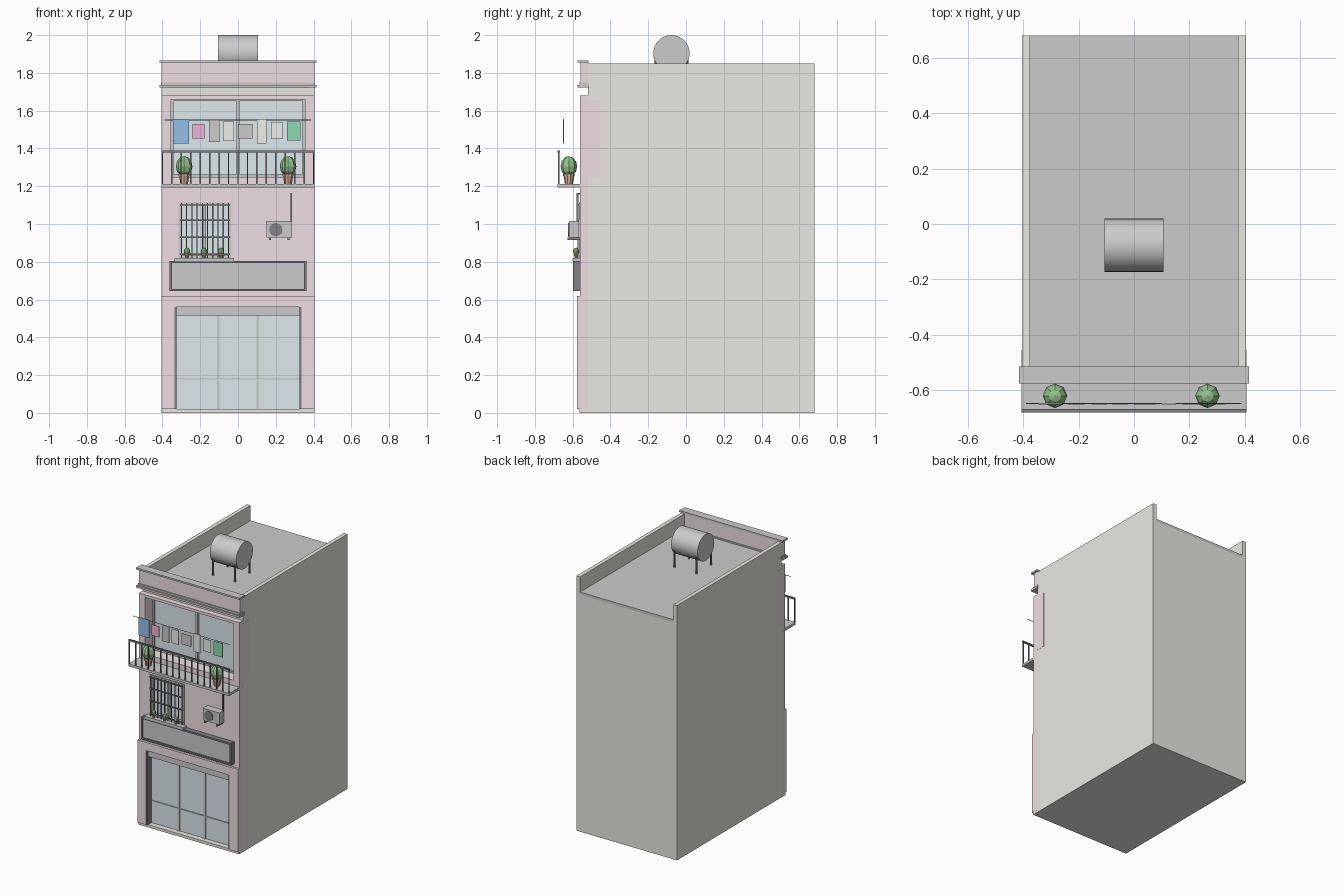
import bpy, bmesh, math
from mathutils import Matrix, Vector

if "Cube" in bpy.data.objects:
    bpy.data.objects.remove(bpy.data.objects["Cube"])


def material(name, r, g, b):
    m = bpy.data.materials.new(name)
    m.diffuse_color = (r, g, b, 1)
    m.use_nodes = True
    m.node_tree.nodes["Principled BSDF"].inputs["Base Color"].default_value = m.diffuse_color
    return m


PINK = material("pink_plaster", .86, .74, .77)
BEIGE = material("beige_plaster", .83, .81, .76)
GLASS = material("pale_glass", .73, .82, .85)
DARK = material("dark_metal", .22, .22, .24)
LEAF = material("leaf_green", .30, .55, .26)
CLAY = material("terracotta", .72, .42, .30)
BLUE = material("cloth_blue", .30, .53, .82)
ROSE = material("cloth_rose", .85, .45, .67)
GREEN = material("cloth_green", .28, .68, .47)
WHITE = material("cloth_white", .86, .86, .83)


def finish(name, bm, mat=None, smooth=False):
    bmesh.ops.recalc_face_normals(bm, faces=bm.faces)
    me = bpy.data.meshes.new(name)
    bm.to_mesh(me)
    bm.free()
    ob = bpy.data.objects.new(name, me)
    bpy.context.collection.objects.link(ob)
    if mat:
        me.materials.append(mat)
    if smooth:
        bpy.context.view_layer.objects.active = ob
        ob.select_set(True)
        bpy.ops.object.shade_smooth_by_angle(angle=math.radians(35))
        ob.select_set(False)
    return ob


def add_box(bm, x0, x1, y0, y1, z0, z1):
    m = Matrix.Translation(((x0 + x1) / 2, (y0 + y1) / 2, (z0 + z1) / 2))
    bmesh.ops.create_cube(bm, size=1, matrix=m @ Matrix.Diagonal((x1 - x0, y1 - y0, z1 - z0, 1)))


def boxes(name, dims, mat=None):
    bm = bmesh.new()
    for d in dims:
        add_box(bm, *d)
    return finish(name, bm, mat)


def prism(name, pts, axis, a, b, mat=None):
    """Extrude an (x,z) outline along y or a (y,z) outline along x."""
    bm = bmesh.new()
    pos = (lambda p: (p[0], a, p[1])) if axis == 'y' else (lambda p: (a, p[0], p[1]))
    f = bm.faces.new([bm.verts.new(pos(p)) for p in pts])
    ext = bmesh.ops.extrude_face_region(bm, geom=[f])
    off = (0, b - a, 0) if axis == 'y' else (b - a, 0, 0)
    bmesh.ops.translate(bm, vec=off, verts=[v for v in ext['geom'] if isinstance(v, bmesh.types.BMVert)])
    return finish(name, bm, mat)


def ring(name, outer, inner, y0, y1, mat=None):
    """Rectangular frame: outer and inner are (x0, x1, z0, z1)."""
    bm = bmesh.new()
    loops = []
    for (x0, x1, z0, z1), y in ((outer, y0), (inner, y0), (inner, y1), (outer, y1)):
        loops.append([bm.verts.new((x, y, z)) for x, z in ((x0, z0), (x1, z0), (x1, z1), (x0, z1))])
    for k in range(4):
        p, q = loops[k], loops[(k + 1) % 4]
        for i in range(4):
            j = (i + 1) % 4
            bm.faces.new((p[i], p[j], q[j], q[i]))
    return finish(name, bm, mat)


def cyl(name, p, q, r1, r2=None, seg=8, mat=None):
    p, q = Vector(p), Vector(q)
    d = q - p
    m = Matrix.Translation((p + q) / 2) @ d.to_track_quat('Z', 'Y').to_matrix().to_4x4()
    bm = bmesh.new()
    bmesh.ops.create_cone(bm, cap_ends=True, segments=seg, radius1=r1, radius2=r1 if r2 is None else r2,
                          depth=d.length, matrix=m)
    return finish(name, bm, mat, seg > 8)


def potted_plant(name, x, y, z, s):
    cyl(name + "_pot", (x, y, z), (x, y, z + .045 * s), .021 * s, .028 * s, 10, CLAY)
    cyl(name + "_pot_rim", (x, y, z + .043 * s), (x, y, z + .055 * s), .031 * s, seg=10, mat=CLAY)
    bm = bmesh.new()
    bmesh.ops.create_uvsphere(bm, u_segments=8, v_segments=6, radius=1, matrix=Matrix.Translation(
        (x, y, z + .094 * s)) @ Matrix.Diagonal((.044 * s, .044 * s, .054 * s, 1)))
    finish(name + "_foliage", bm, LEAF)


# Main body with balcony recess, extruded from its side profile
prism("building_body", [(-.52, 0), (.68, 0), (.68, 1.72), (-.52, 1.72), (-.52, 1.66),
                        (-.455, 1.66), (-.455, 1.25), (-.52, 1.25)], 'x', -.404, .404, BEIGE)
boxes("front_step", [(-.404, .404, -.565, -.52, 0, .02)], BEIGE)
boxes("roof_slab", [(-.375, .375, -.52, .68, 1.72, 1.74)])
boxes("side_parapets", [(-.404, -.375, -.52, .68, 1.72, 1.85), (.375, .404, -.52, .68, 1.72, 1.85)], BEIGE)

# Pink facade, floor by floor
prism("ground_floor_wall", [(-.405, .02), (-.335, .02), (-.335, .56), (.335, .56), (.335, .02),
                            (.405, .02), (.405, .62), (-.405, .62)], 'y', -.576, -.52, PINK)
ring("first_floor_wall", (-.405, .405, .62, 1.25), (-.31, -.04, .82, 1.11), -.56, -.52, PINK)
boxes("balcony_recess_walls", [(-.405, -.355, -.56, -.455, 1.25, 1.66), (.355, .405, -.56, -.455, 1.25, 1.66),
                               (-.405, .405, -.56, -.52, 1.66, 1.68)], PINK)
boxes("front_parapet", [(-.405, .405, -.558, -.52, 1.735, 1.856)], PINK)
boxes("cornices", [(-.415, .415, -.575, -.515, 1.722, 1.737), (-.408, .408, -.565, -.515, 1.737, 1.75),
                   (-.415, .415, -.575, -.515, 1.854, 1.866)])

# Shopfront
boxes("shop_glass", [(-.335, .335, -.526, -.519, .02, .56)], GLASS)
boxes("shop_mullions", [(x - .007, x + .007, -.533, -.52, .02, .515) for x in (-.105, .105)]
      + [(-.325, .325, -.531, -.52, .177, .185)])
boxes("shutter_box", [(-.335, .335, -.565, -.52, .515, .56)])
boxes("shutter_rails", [(s * .331 - .005, s * .331 + .005, -.574, -.52, .02, .56) for s in (-1, 1)], DARK)

# Blank signboard
boxes("sign_panel", [(-.355, .355, -.588, -.56, .652, .8)])
ring("sign_frame", (-.362, .362, .645, .805), (-.35, .35, .657, .793), -.597, -.56, DARK)

# Barred window with sill and small pots
boxes("window_glass", [(-.31, -.04, -.526, -.519, .82, 1.11)], GLASS)
ring("window_frame", (-.315, -.037, .815, 1.115), (-.298, -.054, .832, 1.098), -.566, -.53)
boxes("window_mullion", [(-.183, -.169, -.54, -.52, .83, 1.1)])
boxes("window_sill", [(-.335, -.02, -.6, -.555, .803, .82)])
bars = [(x - .003, x + .003, -.575, -.569, .82, 1.11) for x in [-.3 + .25 * i / 9 for i in range(10)]]
bars += [(-.307, -.043, -.577, -.567, z - .003, z + .003) for z in (.84, .93, 1.02, 1.1)]
boxes("window_bars", bars, DARK)
for i in range(3):
    potted_plant("sill_plant_%d" % (i + 1), -.27 + .09 * i, -.582, .82, .37)

# Air conditioner unit, fan, brackets and pipe
boxes("air_conditioner", [(.152, .285, -.62, -.567, .928, 1.015)])
cyl("air_conditioner_fan", (.2, -.624, .97), (.2, -.615, .97), .035, seg=20, mat=DARK)
boxes("air_conditioner_brackets", [(x - .005, x + .005, -.627, -.558, .915, .928) for x in (.17, .268)], DARK)
boxes("air_conditioner_pipe", [(.277, .287, -.58, -.57, 1.01, 1.165), (.277, .287, -.58, -.556, 1.155, 1.165)], DARK)

# Balcony glazing, slab and railing
boxes("balcony_glass", [(-.355, .355, -.463, -.454, 1.25, 1.66)], GLASS)
ring("balcony_frame", (-.355, .355, 1.25, 1.66), (-.342, .342, 1.262, 1.65), -.475, -.455)
boxes("balcony_mullion", [(-.009, .009, -.476, -.455, 1.26, 1.655)])
boxes("balcony_slab", [(-.405, .405, -.68, -.52, 1.193, 1.211)])
boxes("balcony_railing", [(-.405, .405, -.68, -.668, 1.378, 1.388)]
      + [(x - .0035, x + .0035, -.678, -.671, 1.21, 1.38) for x in [-.4 + .05 * i for i in range(17)]], DARK)
potted_plant("balcony_plant_left", -.285, -.62, 1.211, 1)
potted_plant("balcony_plant_right", .265, -.62, 1.211, 1)

# Clothesline with hanging laundry
cyl("clothesline", (-.39, -.647, 1.55), (.387, -.647, 1.55), .002, seg=6, mat=DARK)
laundry = [(-.345, -.26, 1.425, 1.555, BLUE), (-.24, -.178, 1.452, 1.53, ROSE), (-.153, -.098, 1.433, 1.55, None),
           (-.08, -.022, 1.44, 1.542, WHITE), (0, .077, 1.452, 1.53, None), (.1, .152, 1.425, 1.557, WHITE),
           (.175, .237, 1.45, 1.54, WHITE), (.26, .33, 1.442, 1.543, GREEN)]
for i, (x0, x1, z0, z1, mat) in enumerate(laundry):
    boxes("laundry_%d" % (i + 1), [(x0, x1, -.651, -.646, z0, z1)], mat)

# Roof water tank on four legs
cyl("water_tank", (-.106, -.077, 1.904), (.106, -.077, 1.904), .096, seg=32)
for x in (-.088, .088):
    for y in (-.16, .006):
        cyl("tank_leg", (x, y, 1.74), (x, y, 1.885), .006, seg=8, mat=DARK)
